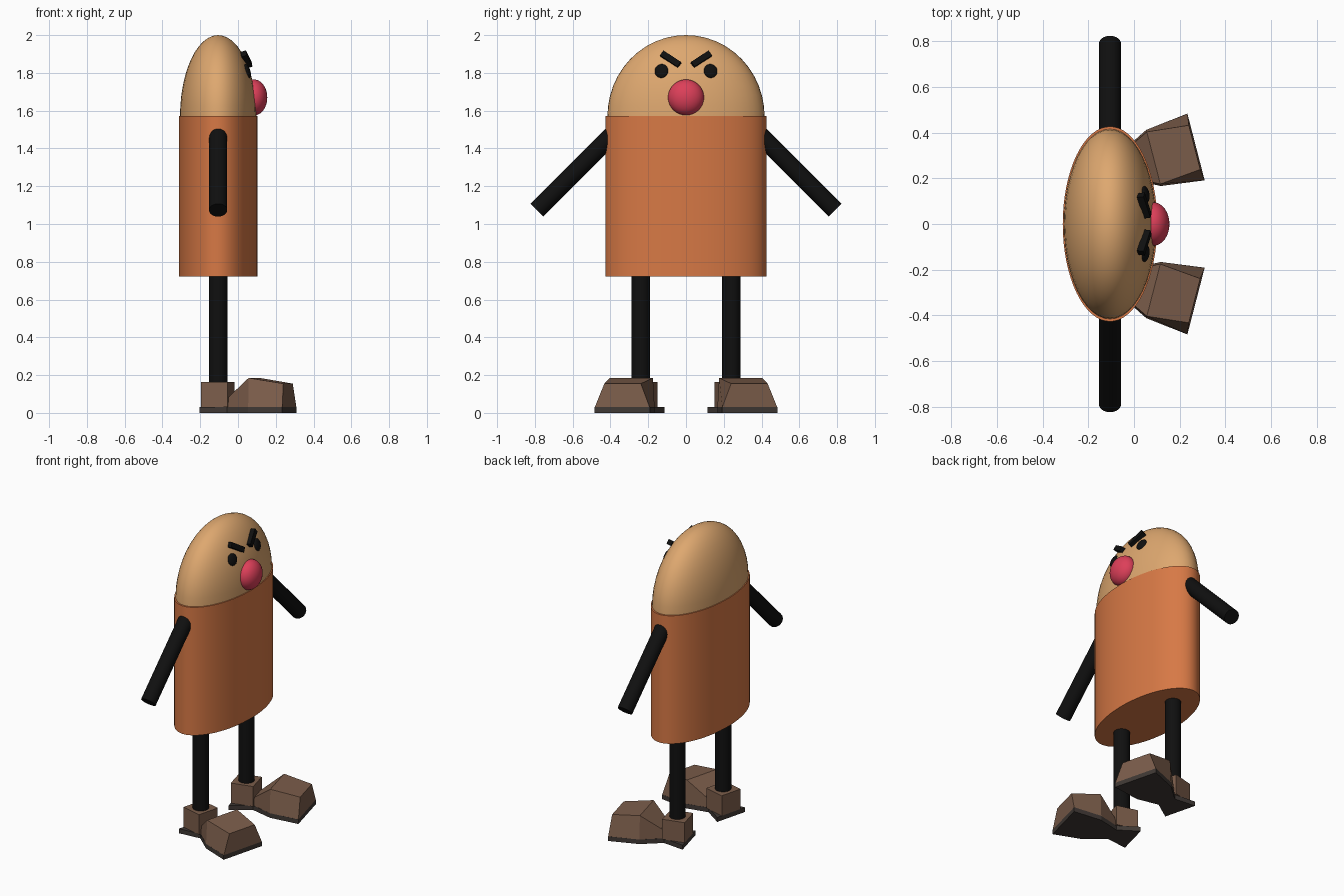
import bpy, bmesh, math
from mathutils import Vector, Matrix

if "Cube" in bpy.data.objects:
    bpy.data.objects.remove(bpy.data.objects["Cube"])

CX = -0.105            # body axis


def material(name, rgb):
    m = bpy.data.materials.new(name)
    m.diffuse_color = (*rgb, 1)
    m.use_nodes = True
    m.node_tree.nodes["Principled BSDF"].inputs["Base Color"].default_value = m.diffuse_color
    return m


ORANGE = material("orange", (0.68, 0.19, 0.06))
TAN = material("tan", (0.73, 0.39, 0.16))
BLACK = material("black", (0.005, 0.005, 0.005))
RED = material("red", (0.72, 0.05, 0.10))
BROWN = material("brown", (0.20, 0.11, 0.07))
SOLE = material("dark_sole", (0.05, 0.04, 0.035))


def finish(name, bm, mat, smooth=False):
    bmesh.ops.recalc_face_normals(bm, faces=bm.faces)
    me = bpy.data.meshes.new(name)
    bm.to_mesh(me)
    bm.free()
    me.materials.append(mat)
    ob = bpy.data.objects.new(name, me)
    bpy.context.collection.objects.link(ob)
    if smooth:
        bpy.ops.object.select_all(action='DESELECT')
        ob.select_set(True)
        bpy.context.view_layer.objects.active = ob
        bpy.ops.object.shade_smooth_by_angle(angle=math.radians(40))
    return ob


def ellipsoid(name, centre, radii, mat, rot=Matrix(), half=False):
    bm = bmesh.new()
    bmesh.ops.create_uvsphere(bm, u_segments=48, v_segments=24, radius=1)
    if half:
        geom = bm.verts[:] + bm.edges[:] + bm.faces[:]
        bmesh.ops.bisect_plane(bm, geom=geom, plane_co=(0, 0, 0), plane_no=(0, 0, 1), clear_inner=True)
        bmesh.ops.holes_fill(bm, edges=[e for e in bm.edges if e.is_boundary])
    bm.transform(Matrix.Translation(centre) @ rot @ Matrix.Diagonal((*radii, 1)))
    return finish(name, bm, mat, True)


def rod(name, a, b, r, mat):
    a, b = Vector(a), Vector(b)
    bm = bmesh.new()
    bmesh.ops.create_cone(bm, cap_ends=True, segments=32, radius1=r, radius2=r, depth=(b - a).length)
    bm.transform(Matrix.Translation((a + b) / 2) @ (b - a).to_track_quat('Z', 'Y').to_matrix().to_4x4())
    return finish(name, bm, mat, True)


def loft(bm, sections):
    """Join cross-sections (u, bottom half width, z0, top u, top half width, z1)."""
    rings = [[bm.verts.new(c) for c in ((u, -w, z0), (u, w, z0), (tu, tw, z1), (tu, -tw, z1))]
             for u, w, z0, tu, tw, z1 in sections]
    for p, q in zip(rings, rings[1:]):
        for i in range(4):
            j = (i + 1) % 4
            bm.faces.new((p[i], p[j], q[j], q[i]))
    bm.faces.new(rings[0])
    bm.faces.new(rings[-1])


# body and head
bm = bmesh.new()
bmesh.ops.create_cone(bm, cap_ends=True, segments=64, radius1=1, radius2=1, depth=0.85)
bm.transform(Matrix.Translation((CX, 0, 1.148)) @ Matrix.Diagonal((0.207, 0.427, 1, 1)))
finish("body", bm, ORANGE, True)
ellipsoid("head", (CX, 0, 1.57), (0.202, 0.416, 0.43), TAN, half=True)

# nose
ellipsoid("nose", (0.085, 0, 1.67), (0.07, 0.095, 0.095), RED)

for s, side in ((1, "left"), (-1, "right")):
    # eye lying on the head surface
    n = Vector((0.16 / 0.202 ** 2, s * 0.13 / 0.416 ** 2, 0.24 / 0.43 ** 2)).normalized()
    rot = n.to_track_quat('X', 'Z').to_matrix().to_4x4()
    ellipsoid(side + "_eye", (0.05, s * 0.13, 1.81), (0.014, 0.036, 0.038), BLACK, rot)

    # slanted brow
    a, b = Vector((0.06, s * 0.035, 1.842)), Vector((0.03, s * 0.127, 1.902))
    x = (b - a).normalized()
    z = (n - x * n.dot(x)).normalized()
    basis = Matrix((x, z.cross(x), z)).transposed().to_4x4()
    bm = bmesh.new()
    bmesh.ops.create_cube(bm, size=1)
    bm.transform(Matrix.Translation((a + b) / 2) @ basis @ Matrix.Diagonal(((b - a).length, 0.032, 0.03, 1)))
    finish(side + "_brow", bm, BLACK)

    # arm and leg
    rod(side + "_arm", (CX, s * 0.37, 1.493), (CX, s * 0.79, 1.073), 0.048, BLACK)
    rod(side + "_leg", (CX, s * 0.24, 0.10), (CX, s * 0.24, 0.75), 0.049, BLACK)

    # boot turned outward: heel block, toe cap and sole
    place = Matrix.Translation((CX, s * 0.24, 0)) @ Matrix.Rotation(s * math.radians(14.5), 4, 'Z')
    bm = bmesh.new()
    loft(bm, [(-0.074, 0.074, 0.03, -0.074, 0.074, 0.163), (0.07, 0.074, 0.03, 0.07, 0.074, 0.163)])
    bm.transform(place)
    finish(side + "_boot_heel", bm, BROWN)
    bm = bmesh.new()
    loft(bm, [(0.06, 0.055, 0.03, 0.06, 0.05, 0.075),
              (0.197, 0.127, 0.03, 0.197, 0.118, 0.185),
              (0.389, 0.15, 0.03, 0.382, 0.10, 0.155)])
    bm.transform(place)
    finish(side + "_boot_toe", bm, BROWN)
    bm = bmesh.new()
    loft(bm, [(u, w, 0, u, w, 0.03) for u, w in
              ((-0.074, 0.11), (0.065, 0.06), (0.197, 0.127), (0.389, 0.151))])
    bm.transform(place)
    finish(side + "_boot_sole", bm, SOLE)
